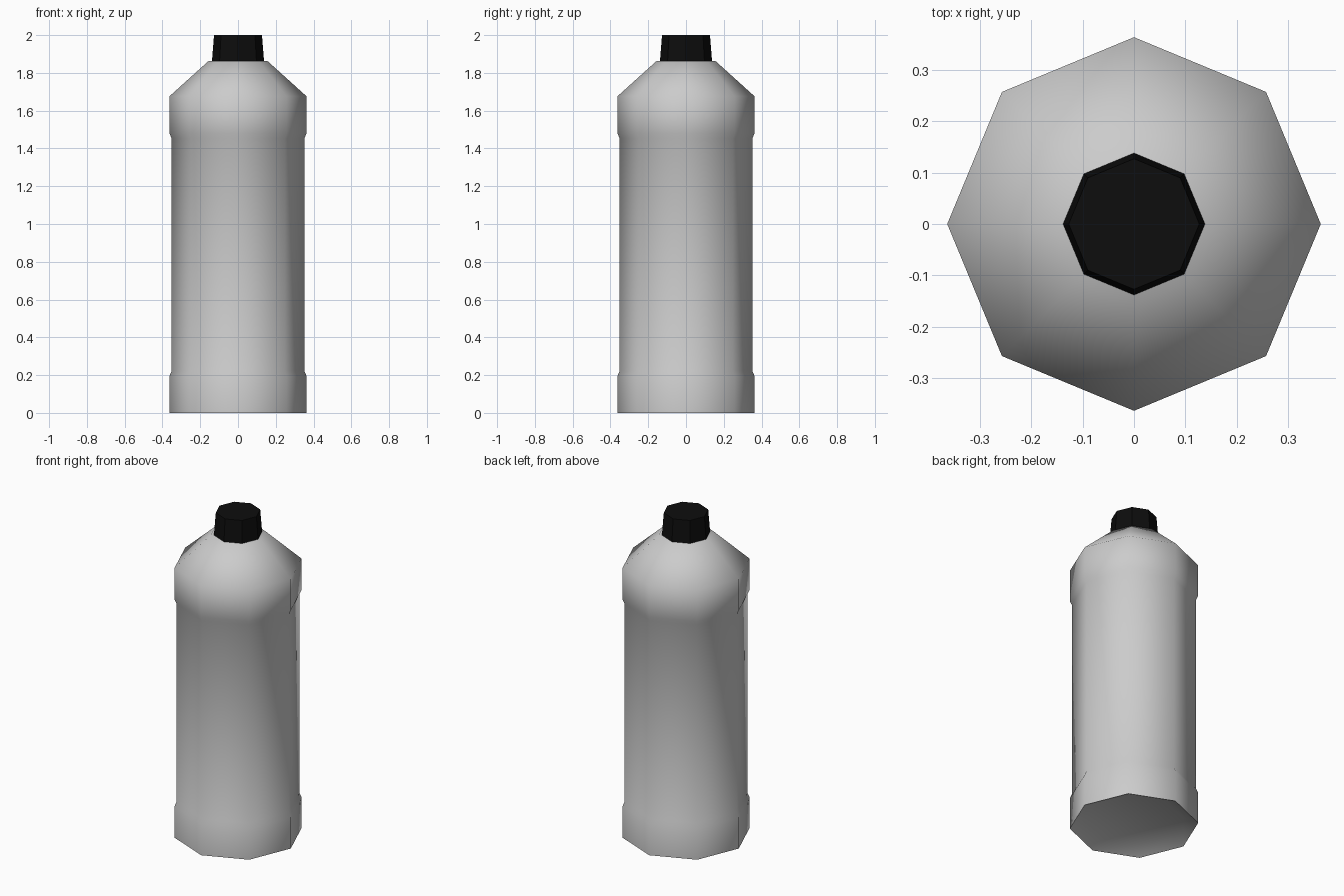
import bpy, bmesh, math

if "Cube" in bpy.data.objects:
    bpy.data.objects.remove(bpy.data.objects["Cube"])

SIDES = 8


def lathe(name, profile, angle):
    """Eight-sided turned solid from (radius, height) points, capped at both ends."""
    bm = bmesh.new()
    rings = []
    for r, z in profile:
        rings.append([bm.verts.new((r * math.cos(2 * math.pi * i / SIDES),
                                    r * math.sin(2 * math.pi * i / SIDES), z))
                      for i in range(SIDES)])
    for a, b in zip(rings, rings[1:]):
        for i in range(SIDES):
            j = (i + 1) % SIDES
            bm.faces.new((a[i], a[j], b[j], b[i]))
    bm.faces.new(rings[0][::-1])
    bm.faces.new(rings[-1])
    bmesh.ops.recalc_face_normals(bm, faces=bm.faces)
    mesh = bpy.data.meshes.new(name)
    bm.to_mesh(mesh)
    bm.free()
    obj = bpy.data.objects.new(name, mesh)
    bpy.context.collection.objects.link(obj)
    bpy.ops.object.select_all(action='DESELECT')
    obj.select_set(True)
    bpy.context.view_layer.objects.active = obj
    bpy.ops.object.shade_smooth_by_angle(angle=math.radians(angle))
    return obj


# Bottle body: hollowed base, base band, recessed label area, shoulder
lathe("bottle_body", [
    (0.28, 0.04), (0.363, 0.0), (0.363, 0.195), (0.351, 0.222),
    (0.351, 1.453), (0.363, 1.48), (0.363, 1.676), (0.157, 1.862),
], 50)

# Black tapered cap
cap = lathe("cap", [(0.138, 1.86), (0.127, 2.0)], 30)
black = bpy.data.materials.new("black_plastic")
black.diffuse_color = (0.004, 0.004, 0.004, 1)
black.use_nodes = True
black.node_tree.nodes["Principled BSDF"].inputs["Base Color"].default_value = black.diffuse_color
cap.data.materials.append(black)
